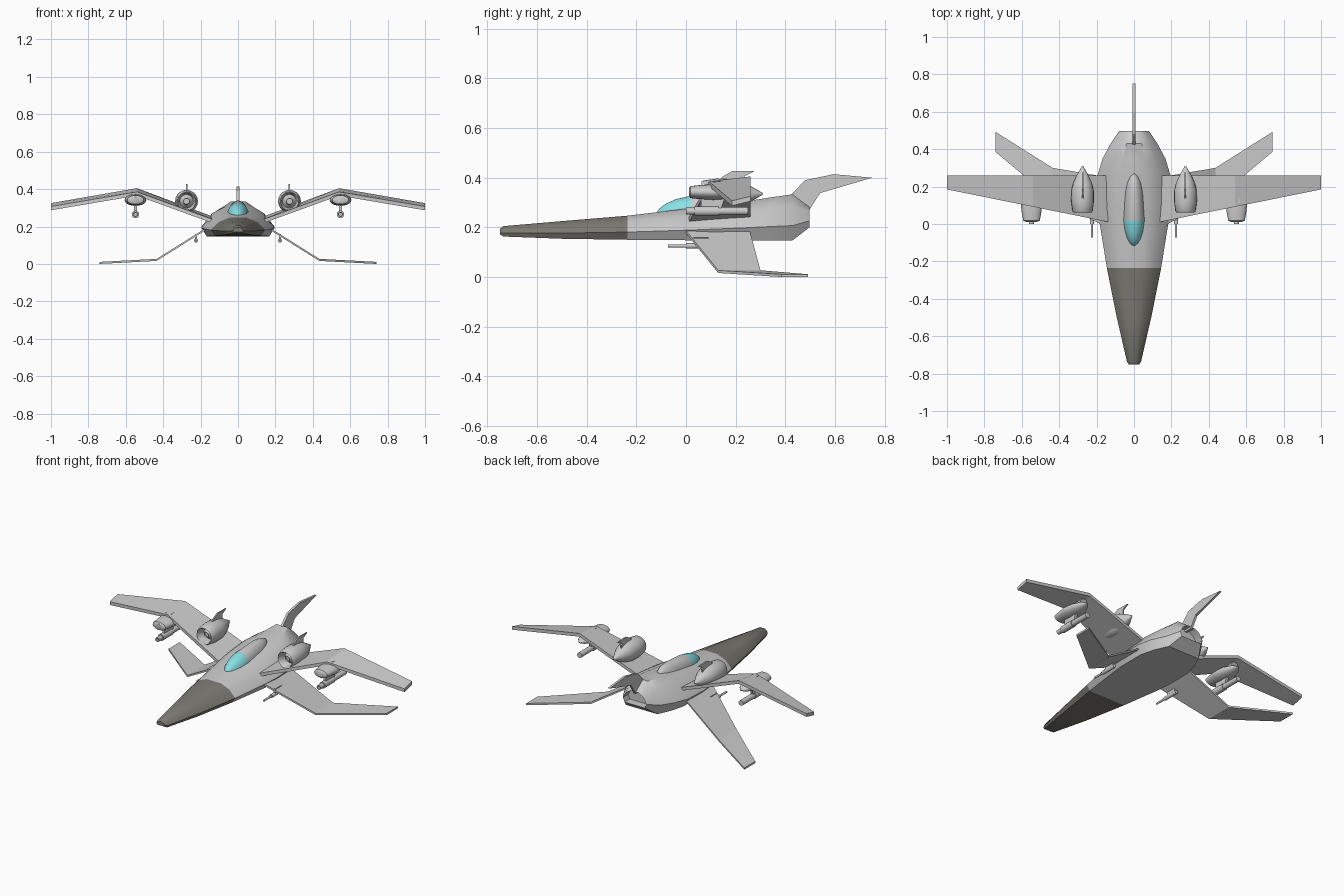
import bpy, bmesh, math
from mathutils import Vector

if "Cube" in bpy.data.objects:
    bpy.data.objects.remove(bpy.data.objects["Cube"])


def material(name, rgb):
    m = bpy.data.materials.new(name)
    m.diffuse_color = (*rgb, 1)
    m.use_nodes = True
    m.node_tree.nodes["Principled BSDF"].inputs["Base Color"].default_value = m.diffuse_color
    return m


GREY = material("hull_grey", (0.62, 0.62, 0.62))
DARK = material("nose_dark", (0.2, 0.195, 0.17))
GLASS = material("canopy_cyan", (0.25, 0.75, 0.8))


def finish(bm, name, smooth=None, mirror=False, mats=(GREY,)):
    bmesh.ops.remove_doubles(bm, verts=bm.verts, dist=1e-5)
    bmesh.ops.recalc_face_normals(bm, faces=bm.faces)
    me = bpy.data.meshes.new(name)
    bm.to_mesh(me)
    bm.free()
    for m in mats:
        me.materials.append(m)
    ob = bpy.data.objects.new(name, me)
    bpy.context.collection.objects.link(ob)
    if mirror:
        ob.modifiers.new("mirror", 'MIRROR')
    if smooth:
        bpy.ops.object.select_all(action='DESELECT')
        ob.select_set(True)
        bpy.context.view_layer.objects.active = ob
        bpy.ops.object.shade_smooth_by_angle(angle=math.radians(smooth))
    return ob


def loft(bm, rings):
    """Skin a list of closed rings and cap both ends; returns the end cap."""
    vs = [[bm.verts.new(p) for p in r] for r in rings]
    n = len(vs[0])
    for a, b in zip(vs, vs[1:]):
        for i in range(n):
            bm.faces.new((a[i], a[(i + 1) % n], b[(i + 1) % n], b[i]))
    bm.faces.new(vs[0])
    return bm.faces.new(vs[-1])


def lathe(name, centre, profile, n=20, squash=1.0, mirror=True, mats=(GREY,)):
    """Revolve (y, radius) points round a lengthwise axis."""
    cx, cz = centre
    bm = bmesh.new()
    loft(bm, [[(cx + r * math.cos(2 * math.pi * i / n), y,
                cz + r * squash * math.sin(2 * math.pi * i / n))
               for i in range(n)] for y, r in profile])
    return finish(bm, name, 35, mirror, mats)


def wing(name, stations, thick):
    """Stations: x, lead y, lead z, trail y, trail z (top surface)."""
    bm = bmesh.new()
    loft(bm, [[(x, ly, lz), (x, ty, tz), (x, ty, tz - thick), (x, ly, lz - thick)]
              for x, ly, lz, ty, tz in stations])
    return finish(bm, name, mirror=True)


def fin(name, x, outline, half, mirror=False):
    """Thin vertical plate from a (y, z) outline."""
    bm = bmesh.new()
    loft(bm, [[(x + s, y, z) for y, z in outline] for s in (-half, half)])
    return finish(bm, name, mirror=mirror)


# Fuselage: y, half width, bottom z, top z
stations = [(-0.75, 0.028, 0.172, 0.195), (-0.735, 0.038, 0.163, 0.205),
            (-0.5, 0.092, 0.154, 0.225), (-0.235, 0.145, 0.15, 0.247),
            (0.0, 0.183, 0.148, 0.275), (0.1, 0.195, 0.148, 0.287),
            (0.26, 0.195, 0.148, 0.308), (0.35, 0.168, 0.148, 0.322),
            (0.43, 0.125, 0.148, 0.333), (0.497, 0.08, 0.2, 0.282)]
bm = bmesh.new()
rings = []
for y, w, b, t in stations:
    h = t - b
    half = [(0.86 * w, b), (w, b + 0.32 * h), (0.72 * w, b + 0.76 * h), (0.33 * w, t)]
    rings.append([(x, y, z) for x, z in half] + [(-x, y, z) for x, z in reversed(half)])
rear = loft(bm, rings)
# Exhaust recess in the rear face
bmesh.ops.inset_region(bm, faces=[rear], thickness=0.01)
pushed = bmesh.ops.extrude_face_region(bm, geom=[rear])
bmesh.ops.translate(bm, vec=(0, -0.05, 0),
                    verts=[v for v in pushed['geom'] if isinstance(v, bmesh.types.BMVert)])
bmesh.ops.delete(bm, geom=[rear], context='FACES_ONLY') if rear.is_valid else None
for f in bm.faces:
    f.material_index = 1 if f.calc_center_median().y < -0.235 else 0
finish(bm, "fuselage", 32, mats=(GREY, DARK))

# Canopy and the fairing behind it: one teardrop, glass at the front
bm = bmesh.new()
prof = [(-0.117, 0.006, 0.262), (-0.105, 0.022, 0.278), (-0.08, 0.037, 0.296),
        (-0.04, 0.051, 0.314), (0.02, 0.059, 0.327), (0.09, 0.055, 0.335),
        (0.17, 0.052, 0.34), (0.22, 0.044, 0.337), (0.255, 0.028, 0.326),
        (0.275, 0.006, 0.306)]
N = 16
loft(bm, [[(w * math.cos(2 * math.pi * i / N), y,
            0.25 + 0.01 * (y > 0) + (t - 0.25 - 0.01 * (y > 0)) * math.sin(2 * math.pi * i / N))
           for i in range(N)] for y, w, t in prof])
for f in bm.faces:
    f.material_index = 1 if f.calc_center_median().y < 0.02 else 0
finish(bm, "canopy", 45, mats=(GREY, GLASS))

# Upper gull wings and lower landing wings
wing("upper_wing", [(0.1, 0.003, 0.225, 0.26, 0.24), (0.54, 0.092, 0.385, 0.26, 0.405),
                    (1.0, 0.185, 0.307, 0.26, 0.325)], 0.02)
wing("lower_wing", [(0.14, -0.02, 0.215, 0.25, 0.215), (0.435, 0.13, 0.03, 0.3, 0.03),
                    (0.74, 0.385, 0.014, 0.492, 0.014)], 0.011)
bpy.data.objects["lower_wing"].location.z = -0.003

# Swept tail fin
fin("tail_fin", 0, [(0.41, 0.318), (0.48, 0.39), (0.595, 0.414), (0.75, 0.4),
                    (0.54, 0.338), (0.497, 0.27), (0.45, 0.27)], 0.007)

# Engines with hollow intake, hub and fin
lathe("engine", (0.275, 0.335),
      [(0.1, 0.018), (0.085, 0.016), (0.1, 0.02), (0.115, 0.036), (0.068, 0.044),
       (0.062, 0.049), (0.07, 0.054), (0.12, 0.061), (0.18, 0.06), (0.22, 0.05),
       (0.26, 0.032), (0.31, 0.003)])
fin("engine_fin", 0.275, [(0.12, 0.38), (0.155, 0.41), (0.19, 0.428), (0.275, 0.426),
                          (0.235, 0.405), (0.24, 0.36)], 0.004, True)

# Wing pods with slung cannons
lathe("wing_pod", (0.548, 0.342),
      [(0.012, 0.03), (0.018, 0.044), (0.06, 0.052), (0.11, 0.058),
       (0.17, 0.05), (0.22, 0.03), (0.25, 0.005)], squash=0.55)
lathe("wing_cannon", (0.548, 0.265),
      [(0.03, 0.008), (0.0, 0.008), (0.0, 0.014), (0.035, 0.014), (0.035, 0.02),
       (0.13, 0.02), (0.13, 0.016), (0.25, 0.016)], n=16)
fin("cannon_strut", 0.548, [(0.06, 0.27), (0.06, 0.33), (0.16, 0.33), (0.14, 0.27)],
    0.008, True)
fin("pod_pylon", 0.548, [(0.09, 0.345), (0.11, 0.385), (0.23, 0.39), (0.2, 0.345)],
    0.02, True)

# Guns under the lower wing roots
lathe("lower_gun", (0.225, 0.125),
      [(-0.072, 0.006), (0.0, 0.006), (0.0, 0.011), (0.1, 0.011)], n=12)
fin("gun_mount", 0.225, [(0.03, 0.125), (0.03, 0.16), (0.09, 0.16), (0.09, 0.125)],
    0.006, True)
